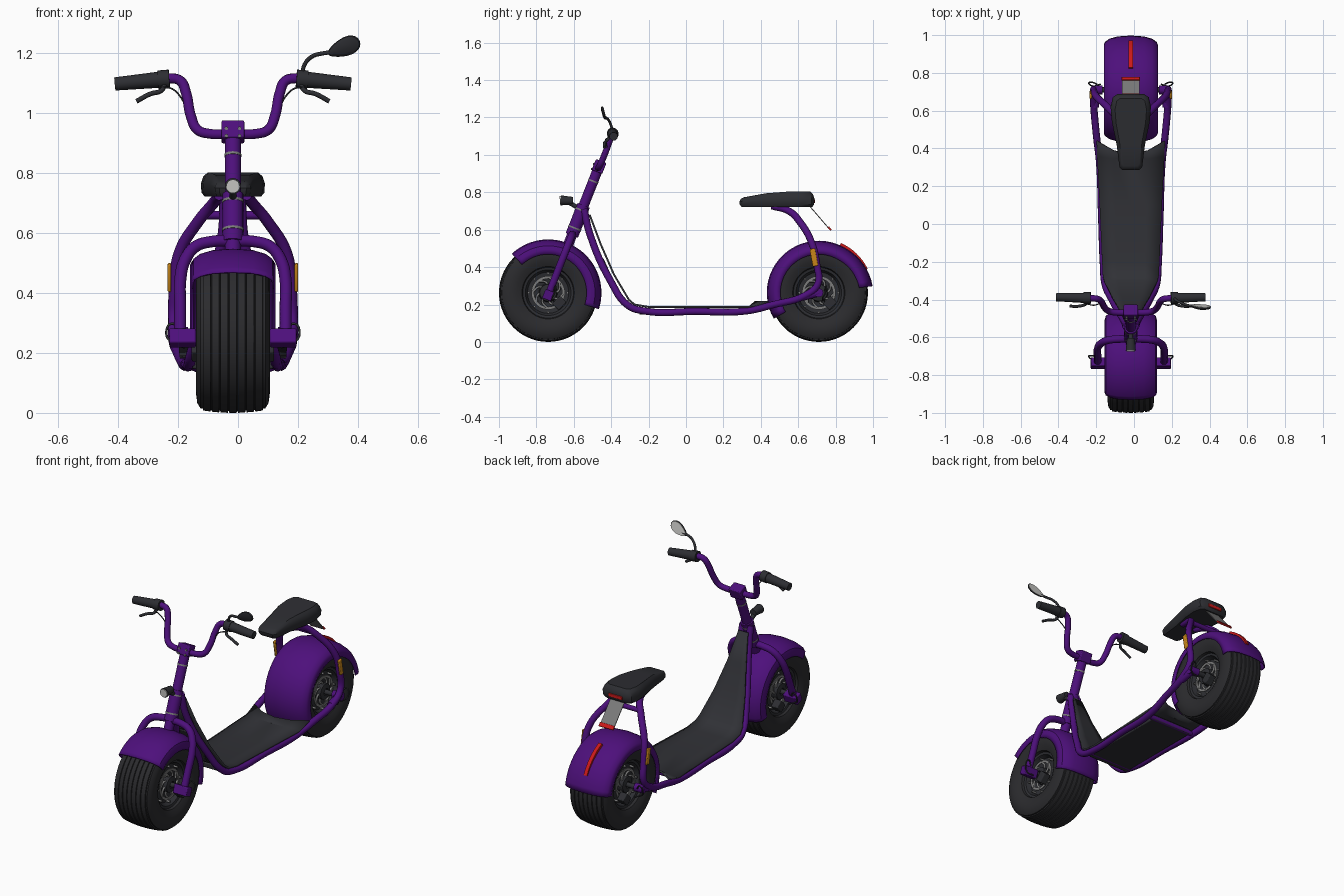
import bpy, bmesh
from math import sin, cos, pi, radians
from mathutils import Vector

if bpy.data.objects.get("Cube"):
    bpy.data.objects.remove(bpy.data.objects["Cube"])

CX = -0.017          # centre line of the body
R = 0.263            # wheel radius
FRONT, REAR = -0.737, 0.71


def material(name, r, g, b):
    m = bpy.data.materials.new(name)
    m.use_nodes = True
    m.diffuse_color = (r, g, b, 1)
    m.node_tree.nodes["Principled BSDF"].inputs["Base Color"].default_value = (r, g, b, 1)
    return m


PURPLE = material("purple paint", .075, .005, .2)
BLACK = material("black plastic", .026, .027, .032)
RUBBER = material("tyre rubber", .024, .024, .027)
MAT = material("deck grey", .03, .031, .037)
METAL = material("grey metal", .2, .2, .2)
GLASS = material("pale glass", .55, .55, .53)
RED = material("red light", .6, .01, .01)
AMBER = material("amber reflector", .58, .24, .01)


def finish(o, name, mat, angle=35):
    o.name = name
    o.data.materials.clear()
    o.data.materials.append(mat)
    bpy.ops.object.select_all(action='DESELECT')
    o.select_set(True)
    bpy.context.view_layer.objects.active = o
    bpy.ops.object.shade_smooth_by_angle(angle=radians(angle))
    return o


def loft(name, rows, mat, ring=False, loop=False, caps=False, thick=0):
    """Skin rows of points; ring closes each row, loop joins last row to first."""
    bm = bmesh.new()
    vs = [[bm.verts.new((p[0] + CX, p[1], p[2])) for p in row] for row in rows]
    n, k = len(vs), len(vs[0])
    for i in range(n if loop else n - 1):
        a, b = vs[i], vs[(i + 1) % n]
        for j in range(k if ring else k - 1):
            bm.faces.new((a[j], a[(j + 1) % k], b[(j + 1) % k], b[j]))
    if caps:
        bm.faces.new(vs[0])
        bm.faces.new(vs[-1])
    bmesh.ops.recalc_face_normals(bm, faces=bm.faces)
    me = bpy.data.meshes.new(name)
    bm.to_mesh(me)
    bm.free()
    o = bpy.data.objects.new(name, me)
    bpy.context.collection.objects.link(o)
    if thick:
        s = o.modifiers.new("thickness", 'SOLIDIFY')
        s.thickness, s.offset = thick, 0
    return finish(o, name, mat)


def lathe(name, profile, cy, mat, steps=56):
    """Turn a closed (x, radius) outline about a wheel axle."""
    rows = [[(x, cy + r * cos(t), R + r * sin(t)) for x, r in profile]
            for t in (2 * pi * i / steps for i in range(steps))]
    return loft(name, rows, mat, ring=True, loop=True)


def tube(name, pts, r, mat, smooth=True):
    cu = bpy.data.curves.new(name, 'CURVE')
    cu.dimensions, cu.bevel_depth, cu.bevel_resolution = '3D', r, 3
    cu.resolution_u, cu.use_fill_caps = 6, True
    sp = cu.splines.new('BEZIER')
    sp.bezier_points.add(len(pts) - 1)
    for b, p in zip(sp.bezier_points, pts):
        b.co = (p[0] + CX, p[1], p[2])
        b.handle_left_type = b.handle_right_type = 'AUTO' if smooth else 'VECTOR'
    o = bpy.data.objects.new(name, cu)
    bpy.context.collection.objects.link(o)
    bpy.ops.object.select_all(action='DESELECT')
    o.select_set(True)
    bpy.context.view_layer.objects.active = o
    bpy.ops.object.convert(target='MESH')
    return finish(bpy.context.object, name, mat, 50)


def rod(name, a, b, r, mat, r2=None):
    a, b = Vector(a), Vector(b)
    off = Vector((CX, 0, 0))
    bpy.ops.mesh.primitive_cone_add(vertices=20, radius1=r, radius2=r if r2 is None else r2,
                                    depth=(b - a).length, location=(a + b) / 2 + off,
                                    rotation=(b - a).to_track_quat('Z', 'Y').to_euler())
    return finish(bpy.context.object, name, mat)


def box(name, c, size, mat, rot=0, bevel=.005):
    bpy.ops.mesh.primitive_cube_add(size=1, location=(c[0] + CX, c[1], c[2]), rotation=(rot, 0, 0))
    o = bpy.context.object
    o.scale = size
    bpy.ops.object.transform_apply(location=False, rotation=False)
    m = o.modifiers.new("bevel", 'BEVEL')
    m.width, m.segments = bevel, 2
    return finish(o, name, mat)


# Wheels: grooved tyre, dished rim, brake rotor, swirled spokes and bolts
tread = []
for k in range(-3, 4):
    for dx, drop in ((-.0135, .006), (-.012, 0), (.012, 0), (.0135, .006)):
        x = k * .029 + dx
        tread.append((x, R - .8 * x * x - drop))
shoulder = [(.07, .128), (.105, .14), (.119, .17), (.123, .2), (.119, .23), (.108, .248)]
tyre = [(-x, r) for x, r in shoulder] + tread + shoulder[::-1]
rim = [(.092, .138), (.088, .122), (.06, .11), (.05, .05), (.095, .045), (.1, .02)]
for end, cy in (("front", FRONT), ("rear", REAR)):
    lathe(end + "_tyre", tyre, cy, RUBBER)
    lathe(end + "_rim", [(-x, r) for x, r in rim] + rim[::-1], cy, BLACK)
    rod(end + "_axle", (-.2, cy, R), (.2, cy, R), .014, BLACK)
    for s in (-1, 1):
        lathe(end + "_brake_rotor", [(s * .078, .075), (s * .078, .09), (s * .083, .09), (s * .083, .075)],
              cy, METAL)
        for i in range(8):
            t = i * pi / 4
            tube(end + "_spoke", [(s * .08, cy + r * cos(t + w), R + r * sin(t + w))
                                  for r, w in ((.04, 0), (.06, .25), (.08, .7))], .006, METAL)
            rod(end + "_rim_bolt", (s * .06, cy + .104 * cos(t), R + .104 * sin(t)),
                (s * .085, cy + .104 * cos(t), R + .104 * sin(t)), .006, METAL)
        box(end + "_caliper", (s * .115, cy + .06, R - .055), (.045, .06, .05), BLACK, .8)
        tube(end + "_cable_loop", [(s * x, cy + dy, R + dz) for x, dy, dz in
             ((.18, .03, .01), (.205, .04, .035), (.222, .035, 0), (.2, .02, -.03), (.16, .03, -.045))],
             .004, BLACK)


# Mudguards swept around each wheel
def mudguard(name, cy, r, w, a0, a1, flare):
    half = [(1, .205), (1, .23), (.96, r - .033), (.8, r - .017), (.5, r - .005)]
    arch = [(-x, q) for x, q in half] + [(0, r)] + [(x, q) for x, q in half[::-1]]
    rows = []
    for i in range(33):
        t = radians(a0 + (a1 - a0) * i / 32)
        grow = flare * max(0, 1 - i / 8)
        rows.append([(x * w, cy + (q + grow) * cos(t), R + (q + grow) * sin(t)) for x, q in arch])
    return loft(name, rows, PURPLE, thick=.006)


mudguard("front_mudguard", FRONT, .282, .135, -18, 133, 0)
mudguard("rear_mudguard", REAR, .275, .14, 7, 210, .012)

# Tail light along the rear mudguard
loft("tail_light", [[(x, REAR + q * cos(t), R + q * sin(t)) for x, q in
     ((-.013, .268), (-.011, .291), (.011, .291), (.013, .268))]
     for t in (radians(26 + 5 * i) for i in range(9))], RED, ring=True, caps=True)

# Main frame: one tube per side from the head down, under the deck and up to the seat
frame = [(.025, -.545, .71), (.035, -.515, .58), (.1, -.4, .32), (.138, -.31, .195), (.145, -.22, .165),
         (.155, .05, .163), (.165, .32, .165), (.182, .47, .2), (.197, .64, .25), (.198, .705, .31),
         (.195, .7, .41), (.18, .672, .53), (.115, .61, .64), (.065, .55, .7), (.045, .46, .727)]
for s in (-1, 1):
    tube("frame_tube", [(s * x, y, z) for x, y, z in frame], .019, PURPLE)
    tube("rear_axle_bracket", [(s * .19, .62, .24), (s * .185, REAR, R)], .022, PURPLE, False)
    rod("rear_axle_nut", (s * .15, REAR, R), (s * .205, REAR, R), .024, PURPLE)
    box("side_reflector", (s * .212, .684, .452), (.012, .03, .095), AMBER, .18)
for y in (-.22, .3):
    rod("frame_cross_bar", (-.15, y, .16), (.15, y, .16), .014, PURPLE)
rod("seat_cross_bar", (-.1, .595, .66), (.1, .595, .66), .014, PURPLE)

# Deck mat with sloping foot shield, and tray below
deck = [(.18, .44, .215, .07), (.178, .36, .187, .02), (.165, .1, .187, 0), (.152, -.2, .187, 0),
        (.148, -.275, .2, 0), (.14, -.305, .225, 0), (.1, -.385, .36, 0), (.06, -.455, .52, 0), (.03, -.515, .68, 0)]
loft("deck_mat", [[(x * w, y - cut * (1 - x * x), z) for x in (-1, -.5, 0, .5, 1)]
     for w, y, z, cut in deck], MAT, thick=.01)
box("deck_tray", (0, .03, .162), (.27, .56, .03), BLACK)
box("shield_plate", (0, -.4, .345), (.12, .01, .22), BLACK, .43)


# Steering column, following one raked line
def column(z, x=0, fwd=0):
    return (x, -.63 + (z - .52) * .395 - fwd, z)


rod("steering_column", column(.52), column(.96), .027, PURPLE)
rod("head_tube", column(.57), column(.73), .035, PURPLE)
for z in (.605, .7, .855):
    rod("column_ring", column(z), column(z + .008), .0365 if z < .8 else .0285, METAL)
box("handlebar_clamp", column(.938), (.076, .06, .062), PURPLE, -.38)
for s in (-1, 1):
    for z in (.925, .95):
        rod("clamp_bolt", column(z, s * .022, .025), column(z, s * .022, .037), .006, METAL)

# Fork legs with arched crown and axle ends
for s in (-1, 1):
    tube("fork_leg", [column(z, s * x) for x, z in
         ((0, .575), (.07, .572), (.125, .555), (.16, .51), (.175, .45), (.176, .35), (.176, .255))], .02, PURPLE)
    box("fork_end", (s * .168, FRONT, .25), (.088, .05, .052), PURPLE, -.38)

# Headlight
rod("headlight_bracket", column(.715, 0, .02), (0, -.625, .745), .012, BLACK)
rod("headlight_body", (0, -.605, .755), (0, -.67, .757), .02, BLACK, .027)
rod("headlight_lens", (0, -.668, .757), (0, -.675, .757), .022, GLASS)

# Handlebar, grips, levers and cables
for s in (-1, 1):
    tube("handlebar", [(s * x, y, z) for x, y, z in
         ((0, -.468, .932), (.08, -.468, .932), (.118, -.46, .945), (.14, -.44, .99), (.157, -.41, 1.07),
          (.175, -.397, 1.108), (.21, -.393, 1.117), (.24, -.391, 1.114))], .017, PURPLE)
    rod("grip", (s * .215, -.392, 1.115), (s * .394, -.387, 1.098), .028, BLACK, .022)
    rod("switch_collar", (s * .212, -.392, 1.115), (s * .25, -.391, 1.112), .031, BLACK)
    tube("brake_lever", [(s * x, y, z) for x, y, z in
         ((.225, -.405, 1.1), (.24, -.425, 1.075), (.275, -.435, 1.065), (.322, -.435, 1.04))], .008, BLACK)
    tube("brake_cable", [(s * x, y, z) for x, y, z in
         ((.24, -.42, 1.09), (.2, -.43, 1.08), (.175, -.425, 1.055), (.16, -.42, 1.03))], .003, BLACK)

# Mirror on the left side
tube("mirror_stalk", [(.234, -.392, 1.12), (.236, -.4, 1.155), (.262, -.415, 1.188), (.3, -.43, 1.2),
                      (.345, -.435, 1.205)], .007, BLACK)


def egg(scale, depth):
    pts = []
    for i in range(24):
        t = 2 * pi * i / 24
        u = .058 * cos(t) * scale
        v = .038 * sin(t) * scale * (.8 + .25 * cos(t))
        dx, dz = .92 * u - .38 * v, .38 * u + .92 * v
        pts.append((.37 + dx, -.437 + depth - .26 * dz, 1.22 + dz))
    return pts


loft("mirror_housing", [egg(.6, -.012), egg(.92, -.007), egg(1, 0), egg(.95, .003)], BLACK, ring=True, caps=True)
loft("mirror_glass", [egg(.92, .002), egg(.92, .005)], GLASS, ring=True, caps=True)

# Saddle from an outline stacked at several heights
half = [(.285, .045), (.3, .06), (.42, .075), (.54, .1), (.62, .107), (.672, .095), (.687, .072)]
outline = half + [(y, -w) for y, w in half[::-1]]
saddle = []
for z, k, dip in ((.722, .88, 0), (.735, .98, 0), (.765, 1, .015), (.79, .92, .025), (.803, .78, .03)):
    saddle.append([(w * k, .49 + (y - .49) * (.5 + k / 2), z - dip * max(0, min(1, (.47 - y) / .18)))
                   for y, w in outline])
loft("saddle", saddle, BLACK, ring=True, caps=True)
box("saddle_rear_reflector", (0, .685, .752), (.09, .012, .02), RED, 0, .003)

# Plate hanging behind the saddle
box("rear_plate", (0, .712, .667), (.092, .005, .175), METAL, .71, .001)
box("plate_reflector", (0, .768, .606), (.096, .01, .024), RED, .71, .002)
